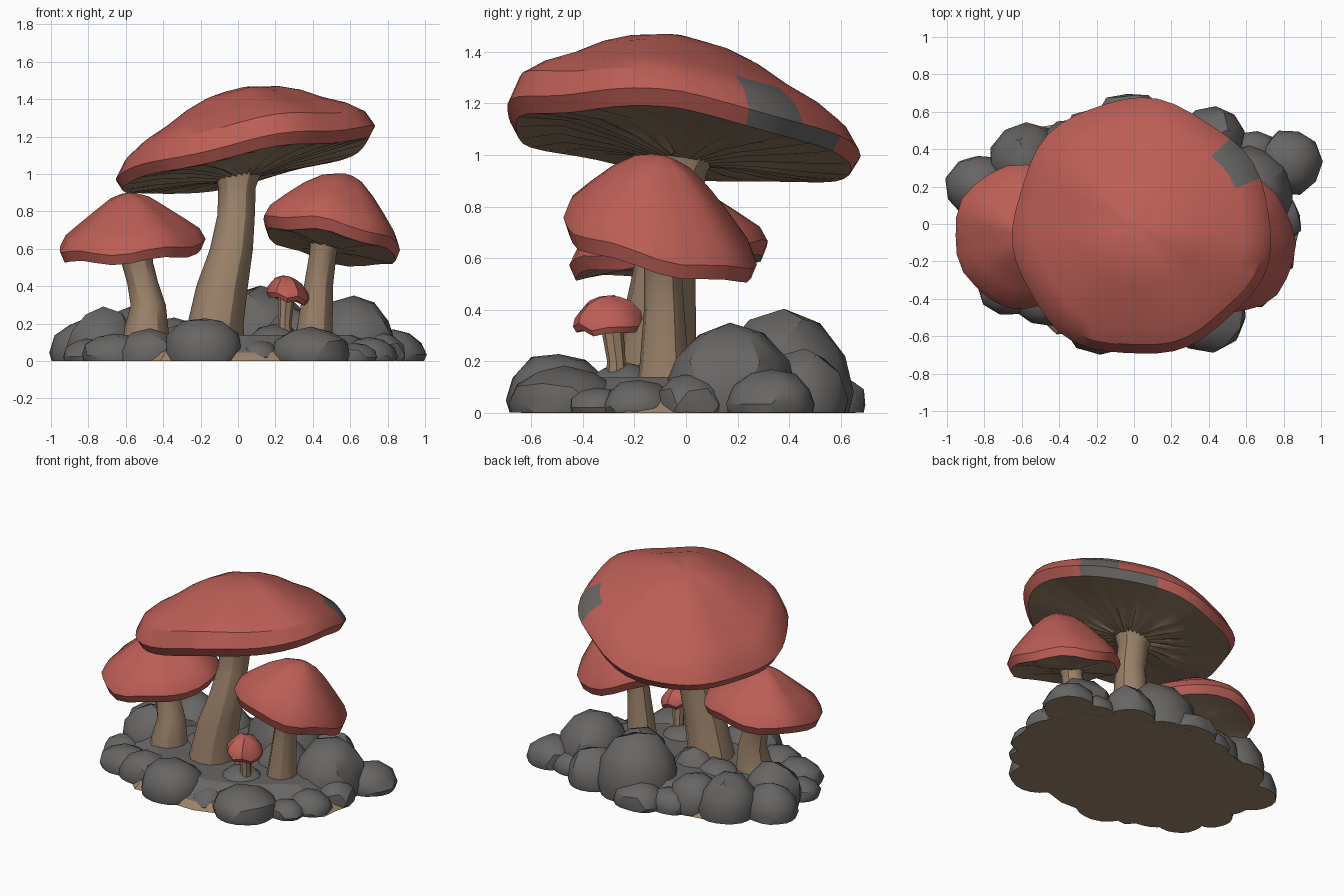
import bpy, bmesh, math, random
from mathutils import Vector

if "Cube" in bpy.data.objects:
    bpy.data.objects.remove(bpy.data.objects["Cube"])

random.seed(7)


def material(name, rgb):
    m = bpy.data.materials.new(name)
    m.diffuse_color = (*rgb, 1)
    m.use_nodes = True
    m.node_tree.nodes["Principled BSDF"].inputs["Base Color"].default_value = m.diffuse_color
    return m


RED = material("cap_red", (0.50, 0.112, 0.092))
TAN = material("stem_tan", (0.33, 0.225, 0.145))
GREY = material("rock_grey", (0.138, 0.132, 0.127))
MATS = [RED, TAN, GREY]


def finish(name, bm, angle=32):
    bmesh.ops.recalc_face_normals(bm, faces=bm.faces[:])
    me = bpy.data.meshes.new(name)
    bm.to_mesh(me)
    bm.free()
    for m in MATS:
        me.materials.append(m)
    ob = bpy.data.objects.new(name, me)
    bpy.context.collection.objects.link(ob)
    bpy.ops.object.select_all(action='DESELECT')
    ob.select_set(True)
    bpy.context.view_layer.objects.active = ob
    bpy.ops.object.shade_smooth_by_angle(angle=math.radians(angle))
    return ob


def bridge(bm, a, b, mat):
    n = len(a)
    for i in range(n):
        j = (i + 1) % n
        f = bm.faces.new((a[i], a[j], b[j], b[i]))
        f.material_index = mat


def mushroom_cap(name, centre, size, tilt, peak, top, under, droop=0, patch=False, n=32):
    """top/under: (radius fraction, height) rings; tilt: slope along x and y."""
    bm = bmesh.new()
    ph = random.uniform(0, 6)
    cx, cy, cz = centre

    def point(r, h, a, k):
        wob = 1 + 0.018 * math.sin(3 * a + ph) + 0.016 * math.sin(7 * a + 2 * ph)
        x, y = size[0] * r * wob * math.cos(a), size[1] * r * wob * math.sin(a)
        z = h + tilt[0] * x + tilt[1] * y + 0.012 * r * math.sin(5 * a + ph)
        if h < 0.1 and r > 0.9:  # front lip hangs lower
            z -= droop * max(0, -math.sin(a))
        s = max(0, 1 - r) if h > 0.02 else 0
        return Vector((cx + x + peak[0] * s, cy + y + peak[1] * s, cz + z + k))

    rings = []
    for idx, (r, h) in enumerate(top + under):
        pleat = 0.007 * size[0] / 0.69 if idx > len(top) else 0
        rings.append([bm.verts.new(point(r, h, math.tau * i / n, pleat * (-1) ** i))
                      for i in range(n)])
    for k in range(len(rings) - 1):
        bridge(bm, rings[k], rings[k + 1], 0 if k < len(top) else 1)
    apex = bm.verts.new(point(0, top[0][1] + 0.008, 0, 0))
    for i in range(n):
        bm.faces.new((apex, rings[0][i], rings[0][(i + 1) % n]))
    bm.faces.new(rings[-1]).material_index = 1
    if patch:  # worn grey patch on the back right of the rim
        for f in bm.faces:
            c = f.calc_center_median()
            dx, dy = c.x - cx, c.y - cy
            a = math.degrees(math.atan2(dy, dx))
            h = c.z - cz - tilt[0] * dx - tilt[1] * dy
            if f.material_index == 0 and ((21 < a < 47 and h < 0.2) or (47 < a < 66 and h < 0.06)):
                f.material_index = 2
    finish(name, bm)


def stem(name, path, n=12):
    """path: (x, y, z, radius) rings from bottom to top."""
    bm = bmesh.new()
    rings = [[bm.verts.new((x + r * math.cos(a) * (1 + 0.04 * math.sin(3 * a)),
                            y + r * math.sin(a), z))
              for a in [math.tau * i / n for i in range(n)]] for x, y, z, r in path]
    for a, b in zip(rings, rings[1:]):
        bridge(bm, a, b, 1)
    for r in (rings[0], rings[-1]):
        bm.faces.new(r).material_index = 1
    finish(name, bm)


def rock(name, x, y, rx, ry, h):
    bm = bmesh.new()
    bmesh.ops.create_icosphere(bm, subdivisions=2, radius=1)
    spin = random.uniform(0, 6)
    cuts = [Vector((random.uniform(-1, 1), random.uniform(-1, 1), random.uniform(0, .8))).normalized()
            for _ in range(4)]
    for v in bm.verts:
        p = v.co * random.uniform(0.96, 1.03)
        for c in cuts:  # chop flat facets
            d = p.dot(c) - 0.9
            if d > 0:
                p -= c * d
        px = p.x * math.cos(spin) - p.y * math.sin(spin)
        py = p.x * math.sin(spin) + p.y * math.cos(spin)
        v.co = Vector((x + px * rx, y + py * ry, 0.2 * h + p.z * 0.81 * h))
    # flat bottom on the ground
    geom = bm.verts[:] + bm.edges[:] + bm.faces[:]
    res = bmesh.ops.bisect_plane(bm, geom=geom, plane_co=(0, 0, 0.001), plane_no=(0, 0, 1), clear_inner=True)
    edges = [e for e in res["geom_cut"] if isinstance(e, bmesh.types.BMEdge)]
    bmesh.ops.contextual_create(bm, geom=edges)
    for f in bm.faces:
        f.material_index = 1 if f.calc_center_median().z < 0.003 else 2
    finish(name, bm, 30)


# Caps
mushroom_cap("large_cap", (0.035, -0.02, 1.045), (0.69, 0.685), (0.19, -0.15), (-0.03, 0),
             [(0.14, 0.40), (0.30, 0.375), (0.46, 0.33), (0.62, 0.265), (0.80, 0.205),
              (0.93, 0.14), (1.0, 0.06)],
             [(0.95, 0.0), (0.70, -0.012), (0.40, -0.03), (0.14, -0.06)], droop=0.035, patch=True, n=48)
mushroom_cap("left_cap", (-0.575, -0.065, 0.57), (0.39, 0.385), (0.06, 0.10), (-0.01, 0),
             [(0.12, 0.322), (0.28, 0.297), (0.48, 0.24), (0.72, 0.17), (0.92, 0.11), (1.0, 0.05)],
             [(0.94, -0.005), (0.7, 0.01), (0.45, 0.01), (0.2, 0.0)], n=24)
mushroom_cap("right_cap", (0.50, -0.105, 0.615), (0.365, 0.375), (-0.2, -0.24), (0.085, 0.02),
             [(0.12, 0.375), (0.30, 0.35), (0.52, 0.285), (0.74, 0.20), (0.93, 0.12), (1.0, 0.06)],
             [(0.94, 0.0), (0.7, 0.0), (0.45, -0.005), (0.2, -0.015)], droop=0.015, n=24)
mushroom_cap("tiny_cap", (0.265, -0.30, 0.335), (0.115, 0.135), (-0.2, 0.03), (0, 0),
             [(0.3, 0.112), (0.65, 0.09), (0.95, 0.045), (1.0, 0.015)],
             [(0.9, -0.01), (0.5, -0.005), (0.2, 0.0)], n=12)

# Stems
stem("large_stem", [(-0.14, -0.11, 0.02, 0.175), (-0.12, -0.11, 0.2, 0.15), (-0.085, -0.10, 0.4, 0.138),
                    (-0.035, -0.08, 0.6, 0.115), (-0.01, -0.05, 0.78, 0.1), (-0.005, -0.02, 0.93, 0.1),
                    (0, 0, 1.03, 0.135)])
stem("left_stem", [(-0.49, -0.09, 0.02, 0.14), (-0.49, -0.09, 0.17, 0.118), (-0.48, -0.08, 0.3, 0.094),
                   (-0.51, -0.07, 0.42, 0.083), (-0.54, -0.065, 0.53, 0.085), (-0.55, -0.065, 0.6, 0.1)])
stem("right_stem", [(0.40, -0.09, 0.02, 0.11), (0.41, -0.085, 0.17, 0.096), (0.43, -0.085, 0.4, 0.078),
                    (0.455, -0.09, 0.58, 0.072), (0.475, -0.09, 0.65, 0.09)])
stem("tiny_stem", [(0.25, -0.27, 0.05, 0.05), (0.25, -0.27, 0.2, 0.036), (0.26, -0.29, 0.36, 0.045)], 8)

# Ground slab: tan edge and underside, grey top
bm = bmesh.new()
n = 34
rings = [[], [], []]
for i in range(n):
    a = math.tau * i / n
    k = random.uniform(0.9, 1.05)
    for ring, s, z in zip(rings, (1, 0.94, 0.7), (0, 0.045, 0.14)):
        ring.append(bm.verts.new((0.91 * k * s * math.cos(a), 0.645 * k * s * math.sin(a), z)))
bridge(bm, rings[0], rings[1], 1)
bridge(bm, rings[1], rings[2], 2)
bm.faces.new(rings[0]).material_index = 1
bm.faces.new(rings[2]).material_index = 2
finish("ground_slab", bm, 20)

# Boulders: x, y, radius x, radius y, height
ROCKS = [
    (-0.18, -0.49, 0.22, 0.215, 0.24), (0.39, -0.47, 0.23, 0.225, 0.18), (-0.47, -0.39, 0.19, 0.17, 0.17),
    (-0.66, -0.34, 0.18, 0.16, 0.15), (-0.72, 0.04, 0.20, 0.20, 0.29), (-0.82, 0.20, 0.19, 0.18, 0.22),
    (-0.58, 0.34, 0.20, 0.21, 0.29), (-0.34, 0.38, 0.18, 0.18, 0.24), (0.12, 0.38, 0.28, 0.28, 0.40),
    (0.62, 0.17, 0.24, 0.26, 0.35), (0.42, 0.46, 0.18, 0.17, 0.25), (0.83, 0.33, 0.175, 0.18, 0.17),
    (0.70, -0.18, 0.16, 0.15, 0.13), (0.62, -0.34, 0.13, 0.12, 0.10), (0.77, 0.02, 0.13, 0.14, 0.15),
    (0.11, -0.48, 0.12, 0.13, 0.11), (-0.02, 0.56, 0.19, 0.15, 0.16), (-0.22, 0.50, 0.15, 0.12, 0.14),
    (0.20, -0.25, 0.18, 0.18, 0.20), (-0.81, -0.16, 0.13, 0.14, 0.12), (-0.30, 0.05, 0.18, 0.18, 0.2),
    (0.30, 0.10, 0.2, 0.2, 0.28), (0.64, 0.38, 0.14, 0.12, 0.13), (-0.10, 0.05, 0.17, 0.14, 0.23),
]
for i, r in enumerate(ROCKS):
    rock("boulder_%02d" % (i + 1), *r)
